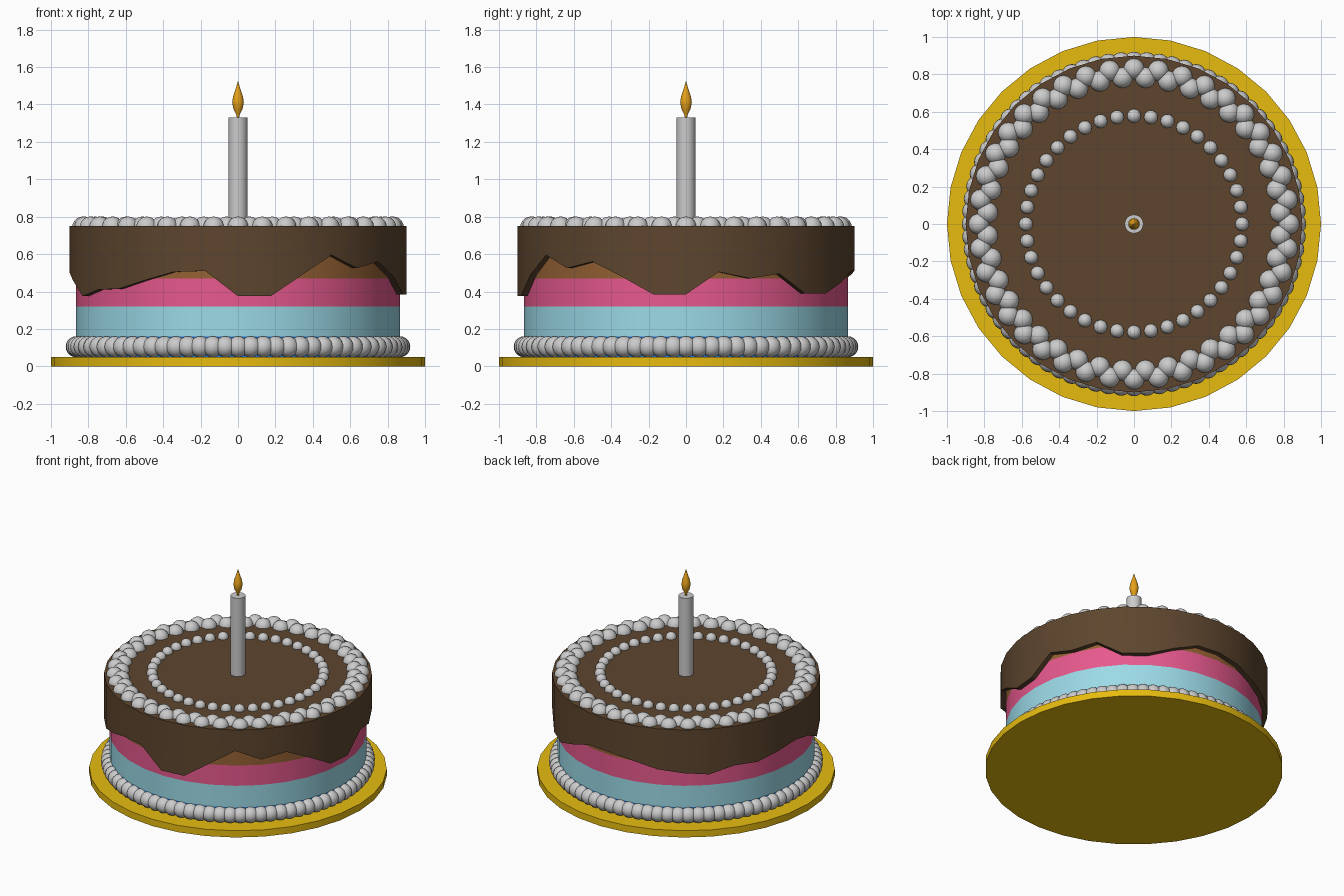
import bpy, bmesh, math
from math import sin, cos, pi, tau

if "Cube" in bpy.data.objects:
    bpy.data.objects.remove(bpy.data.objects["Cube"])

N = 32  # sides of all round cake parts


def material(name, rgb):
    m = bpy.data.materials.new(name)
    m.diffuse_color = (*rgb, 1)
    m.use_nodes = True
    m.node_tree.nodes["Principled BSDF"].inputs["Base Color"].default_value = m.diffuse_color
    return m


def finish(name, bm, mat=None, angle=30):
    bmesh.ops.recalc_face_normals(bm, faces=bm.faces)
    me = bpy.data.meshes.new(name)
    bm.to_mesh(me)
    bm.free()
    ob = bpy.data.objects.new(name, me)
    bpy.context.collection.objects.link(ob)
    if mat:
        me.materials.append(mat)
    bpy.ops.object.select_all(action='DESELECT')
    ob.select_set(True)
    bpy.context.view_layer.objects.active = ob
    bpy.ops.object.shade_smooth_by_angle(angle=math.radians(angle))
    return ob


def lathe(name, profile, mat=None, n=N):
    # spin (radius, height) points around z; ends are capped
    bm = bmesh.new()
    rings = [[bm.verts.new((r * sin(tau * k / n), -r * cos(tau * k / n), z))
              for k in range(n)] for r, z in profile]
    for a, b in zip(rings, rings[1:]):
        for k in range(n):
            j = (k + 1) % n
            bm.faces.new((a[k], a[j], b[j], b[k]))
    bm.faces.new(rings[0])
    bm.faces.new(rings[-1])
    return finish(name, bm, mat, 40)


def bead_ring(name, count, radius, z, size, offset=0.0):
    bm = bmesh.new()
    for k in range(count):
        a = tau * (k + offset) / count
        ball = bmesh.ops.create_uvsphere(bm, u_segments=16, v_segments=10, radius=size)
        bmesh.ops.translate(bm, verts=ball['verts'],
                            vec=(radius * sin(a), -radius * cos(a), z))
    return finish(name, bm, None, 60)


gold = material("gold", (0.8, 0.5, 0.005))
chocolate = material("chocolate", (0.11, 0.06, 0.027))

# plate
lathe("plate", [(1.0, 0), (1.0, 0.05)], gold)

# sponge layers
layers = [("blue_layer", 0.05, 0.16, (0.02, 0.2, 0.75)),
          ("light_blue_layer", 0.16, 0.32, (0.33, 0.7, 0.8)),
          ("pink_layer", 0.32, 0.47, (0.8, 0.1, 0.27)),
          ("caramel_layer", 0.47, 0.70, (0.3, 0.12, 0.035))]
for name, z0, z1, rgb in layers:
    lathe(name, [(0.865, z0), (0.865, z1)], material(name, rgb))

# chocolate icing with a jagged dripping skirt, one height per side from the front
drip = [.375, .375, .49, .595, .525, .56, .48, .385, .385, .505, .47, .495,
        .39, .39, .45, .51, .51, .49, .45, .43, .415, .46, .45, .48,
        .50, .46, .375, .41, .415, .46, .505, .51]
bm = bmesh.new()
rings = [[bm.verts.new((r * sin(tau * k / N), -r * cos(tau * k / N), z or drip[k]))
          for k in range(N)]
         for r, z in [(0.9, 0.75), (0.9, 0), (0.862, 0), (0.862, 0.70)]]
for a, b in zip(rings, rings[1:]):
    for k in range(N):
        j = (k + 1) % N
        bm.faces.new((a[k], a[j], b[j], b[k]))
bm.faces.new(rings[0])
bm.faces.new(rings[-1])
finish("icing", bm, chocolate)

# piped beads
bead_ring("base_beads", 80, 0.865, 0.105, 0.056)
bead_ring("rim_beads_outer", 40, 0.83, 0.745, 0.056)
bead_ring("rim_beads_inner", 40, 0.785, 0.745, 0.056, 0.5)
bead_ring("top_beads", 40, 0.578, 0.755, 0.037)

# candle and flame
lathe("candle", [(0.05, 0.74), (0.05, 1.33)])
lathe("flame", [(0.006, 1.325), (0.008, 1.345), (0.024, 1.375), (0.031, 1.41),
                (0.027, 1.44), (0.014, 1.48), (0.006, 1.505), (0.001, 1.525)],
      material("flame", (0.8, 0.36, 0.01)), 16)
